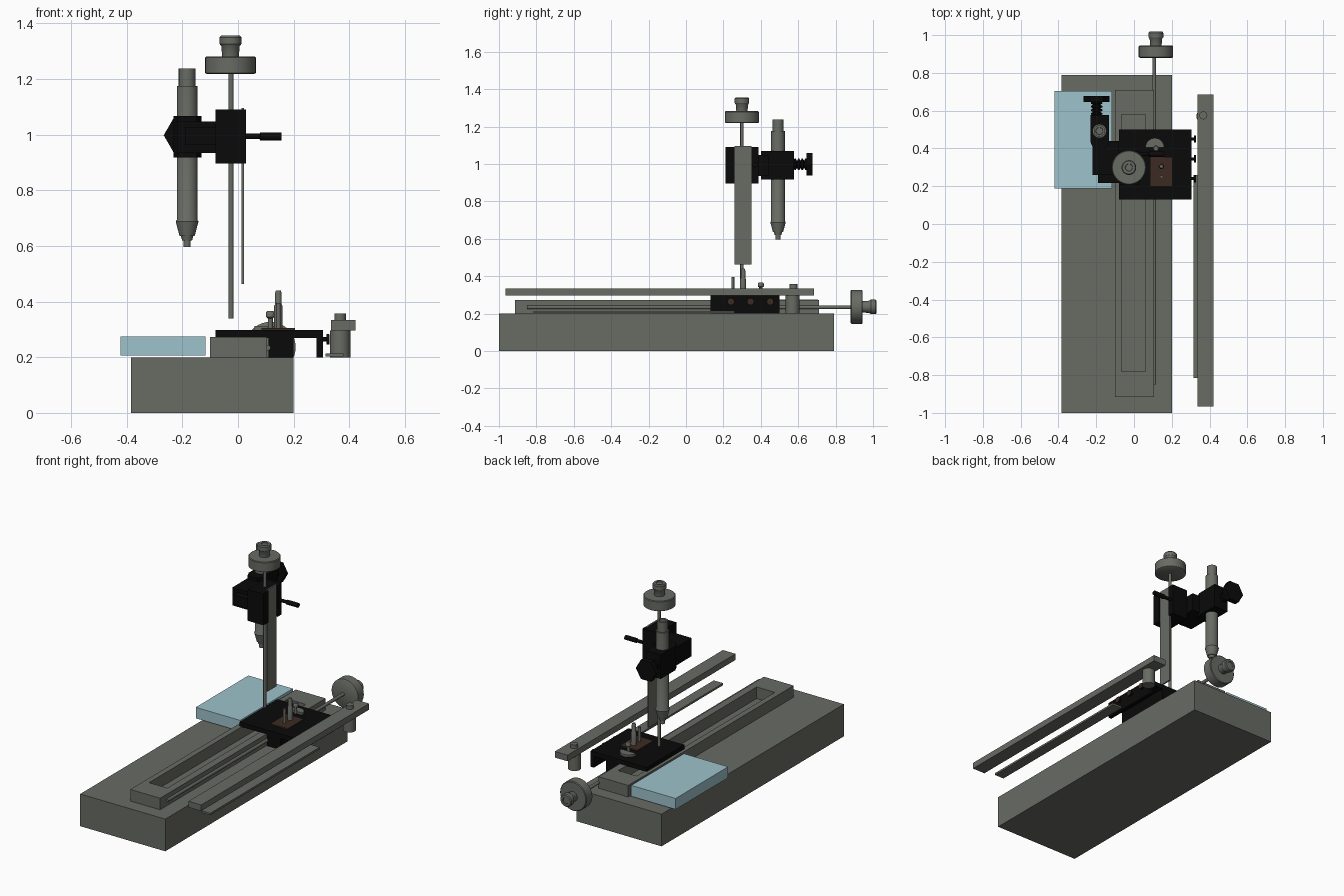
import bpy, bmesh, math
from mathutils import Matrix, Vector

if "Cube" in bpy.data.objects:
    bpy.data.objects.remove(bpy.data.objects["Cube"])


def mat(name, rgb):
    m = bpy.data.materials.new(name)
    m.diffuse_color = (*rgb, 1)
    m.use_nodes = True
    m.node_tree.nodes["Principled BSDF"].inputs["Base Color"].default_value = m.diffuse_color
    return m


GREY = mat("warm_grey_metal", (0.140, 0.147, 0.127))
BLACK = mat("black_paint", (0.003, 0.003, 0.003))
BROWN = mat("dark_brown", (0.045, 0.024, 0.016))
GLASS = mat("pale_blue_glass", (0.34, 0.54, 0.60))


def finish(name, bm, m, smooth=False):
    bmesh.ops.recalc_face_normals(bm, faces=bm.faces)
    me = bpy.data.meshes.new(name)
    bm.to_mesh(me)
    bm.free()
    me.materials.append(m)
    ob = bpy.data.objects.new(name, me)
    bpy.context.collection.objects.link(ob)
    if smooth:
        bpy.ops.object.select_all(action='DESELECT')
        ob.select_set(True)
        bpy.context.view_layer.objects.active = ob
        bpy.ops.object.shade_smooth_by_angle(angle=math.radians(35))
    return ob


def box(name, x, y, z, m):
    """Box from (min, max) ranges."""
    bm = bmesh.new()
    bmesh.ops.create_cube(bm, size=1)
    for v in bm.verts:
        v.co = Vector([r[0] if c < 0 else r[1] for c, r in zip(v.co, (x, y, z))])
    return finish(name, bm, m)


def prism(name, pts, z, m):
    """Extrude an xy outline between two heights."""
    bm = bmesh.new()
    f = bm.faces.new([bm.verts.new((px, py, z[0])) for px, py in pts])
    ext = bmesh.ops.extrude_face_region(bm, geom=[f])["geom"]
    for v in ext:
        if isinstance(v, bmesh.types.BMVert):
            v.co.z = z[1]
    return finish(name, bm, m)


def lathe(name, profile, at, axis, m, n=32, smooth=True):
    """Turn (radius, distance) points around an axis through 'at'."""
    rot = {'Z': Matrix.Identity(3),
           'Y': Matrix.Rotation(-math.pi / 2, 3, 'X'),
           'X': Matrix.Rotation(math.pi / 2, 3, 'Y')}[axis]
    bm = bmesh.new()
    rings = []
    for r, d in profile:
        rings.append([bm.verts.new(rot @ Vector((r * math.cos(2 * math.pi * i / n),
                                                 r * math.sin(2 * math.pi * i / n), d)) + Vector(at))
                      for i in range(n)])
    for a, b in zip(rings, rings[1:]):
        for i in range(n):
            j = (i + 1) % n
            bm.faces.new((a[i], a[j], b[j], b[i]))
    bm.faces.new(rings[0])
    bm.faces.new(rings[-1])
    return finish(name, bm, m, smooth)


def rod(name, r, d0, d1, at, axis, m, **k):
    return lathe(name, [(r, d0), (r, d1)], at, axis, m, **k)


# Base and glass stage
box("base", (-0.385, 0.2), (-1, 0.79), (0, 0.2), GREY)
box("glass_stage", (-0.422, -0.117), (0.188, 0.705), (0.207, 0.275), GLASS)

# Guide rail: rectangular frame with a long slot
bm = bmesh.new()
loops = []
for x0, x1, y0, y1 in ((-0.1, 0.105, -0.915, 0.71), (-0.065, 0.06, -0.78, 0.58)):
    loops.append([[bm.verts.new((x, y, z)) for x, y in ((x0, y0), (x1, y0), (x1, y1), (x0, y1))]
                  for z in (0.2, 0.272)])
(ob_, ot), (ib, it) = loops
for i in range(4):
    j = (i + 1) % 4
    for a, b in ((ob_, ot), (ot, it), (it, ib), (ib, ob_)):
        bm.faces.new((a[i], a[j], b[j], b[i]))
finish("guide_rail", bm, GREY)


# Hand wheels with flared finger knobs on their screws
def hand_wheel(name, at, axis, d):
    lathe(name, [(0.085, d), (0.091, d + 0.004), (0.091, d + 0.06), (0.087, d + 0.064)], at, axis, GREY, n=40)
    lathe(name + "_knob", [(0.03, d + 0.064), (0.033, d + 0.1), (0.039, d + 0.108),
                           (0.039, d + 0.132), (0.034, d + 0.138), (0.02, d + 0.138),
                           (0.018, d + 0.133)], at, axis, GREY)


rod("long_lead_screw", 0.01, -0.85, 0.89, (0.107, 0, 0.234), 'Y', GREY, n=20)
hand_wheel("long_screw_wheel", (0.116, 0, 0.236), 'Y', 0.88)
bpy.data.objects["long_screw_wheel_knob"].scale.y = 1.0
rod("upright_screw", 0.009, 0.34, 1.23, (-0.025, 0.299, 0), 'Z', GREY, n=20)
hand_wheel("upright_screw_wheel", (-0.027, 0.299, 0), 'Z', 1.218)

# Sliding carriage
box("carriage_plate", (-0.08, 0.305), (0.13, 0.5), (0.27, 0.298), BLACK)
box("carriage_flange", (0.283, 0.305), (0.13, 0.5), (0.2, 0.27), BLACK)
box("carriage_block", (0.109, 0.2), (0.13, 0.5), (0.2, 0.27), BLACK)
for i, y in enumerate((0.24, 0.345, 0.45)):
    lathe(f"flange_screw_{i}", [(0.008, 0.3), (0.008, 0.318), (0.019, 0.318), (0.019, 0.327)],
          (0, y, 0.264), 'X', BLACK, n=20)
    rod(f"flange_screw_cap_{i}", 0.018, 0.327, 0.329, (0, y, 0.264), 'X', BROWN, n=20)

# Fittings on the carriage
box("brown_pad", (0.085, 0.204), (0.198, 0.356), (0.298, 0.306), BROWN)
lathe("tall_post", [(0.015, 0.3), (0.015, 0.385), (0.012, 0.39), (0.012, 0.43), (0.009, 0.44)],
      (0.145, 0.305, 0), 'Z', GREY, n=20)
rod("thin_post", 0.008, 0.3, 0.395, (0.145, 0.25, 0), 'Z', GREY, n=16)
arc = [(0.11 + 0.05 * math.cos(math.pi * i / 16), 0.405 + 0.05 * math.sin(math.pi * i / 16))
       for i in range(17)]
prism("clamp_half_disc", arc, (0.298, 0.312), GREY)
lathe("clamp_knob", [(0.009, 0.3), (0.009, 0.34), (0.016, 0.345), (0.016, 0.36), (0.012, 0.366)],
      (0.116, 0.4, 0), 'Z', GREY, n=20)

# Side bar, its post and the thin scale strip
box("side_bar", (0.335, 0.422), (-0.965, 0.685), (0.296, 0.334), GREY)
rod("side_bar_post", 0.037, 0.2, 0.296, (0.367, 0.57, 0), 'Z', GREY)
rod("side_bar_screw", 0.021, 0.334, 0.357, (0.367, 0.575, 0), 'Z', GREY, n=24)
box("scale_strip", (0.315, 0.38), (-0.815, 0.26), (0.202, 0.214), GREY)

# Upright strip and the black slider gripping it
box("upright_strip", (0.012, 0.021), (0.26, 0.35), (0.463, 1.096), GREY)
box("slider_body", (-0.08, 0.012), (0.21, 0.387), (0.896, 1.09), BLACK)
for name, y in (("front", (0.21, 0.26)), ("back", (0.35, 0.387))):
    box(f"slider_jaw_{name}", (0.012, 0.028), y, (0.896, 1.09), BLACK)
lathe("slider_lever", [(0.01, 0.028), (0.01, 0.078), (0.014, 0.08), (0.014, 0.157)],
      (0, 0.369, 0.994), 'X', BLACK, n=20)

# Arm and tube holder
box("arm", (-0.22, -0.08), (0.26, 0.44), (0.935, 1.047), BLACK)
box("arm_end_stop", (-0.19, -0.08), (0.218, 0.26), (0.965, 1.025), BLACK)
prism("tube_holder", [(-0.215, 0.4), (-0.149, 0.4), (-0.132, 0.435), (-0.132, 0.578),
                      (-0.231, 0.578), (-0.231, 0.435)], (0.918, 1.068), BLACK)

# Ridged focus screw with a hexagonal knob
ridges = []
for i in range(4):
    d = 0.575 + i * 0.019
    ridges += [(0.02, d), (0.03, d + 0.005), (0.03, d + 0.012), (0.02, d + 0.018)]
lathe("focus_screw", ridges, (-0.198, 0, 0.998), 'Y', BLACK, n=20)
rod("focus_knob", 0.069, 0.645, 0.677, (-0.198, 0, 0.998), 'Y', BLACK, n=6, smooth=False)

# Microscope tube
lathe("microscope_tube", [(0.013, 0.597), (0.013, 0.62), (0.018, 0.62), (0.022, 0.635),
                          (0.027, 0.635), (0.041, 0.688), (0.037, 0.694), (0.037, 1.175),
                          (0.03, 1.175), (0.03, 1.238), (0.02, 1.238), (0.018, 1.232)],
      (-0.183, 0.492, 0), 'Z', GREY, n=40)
